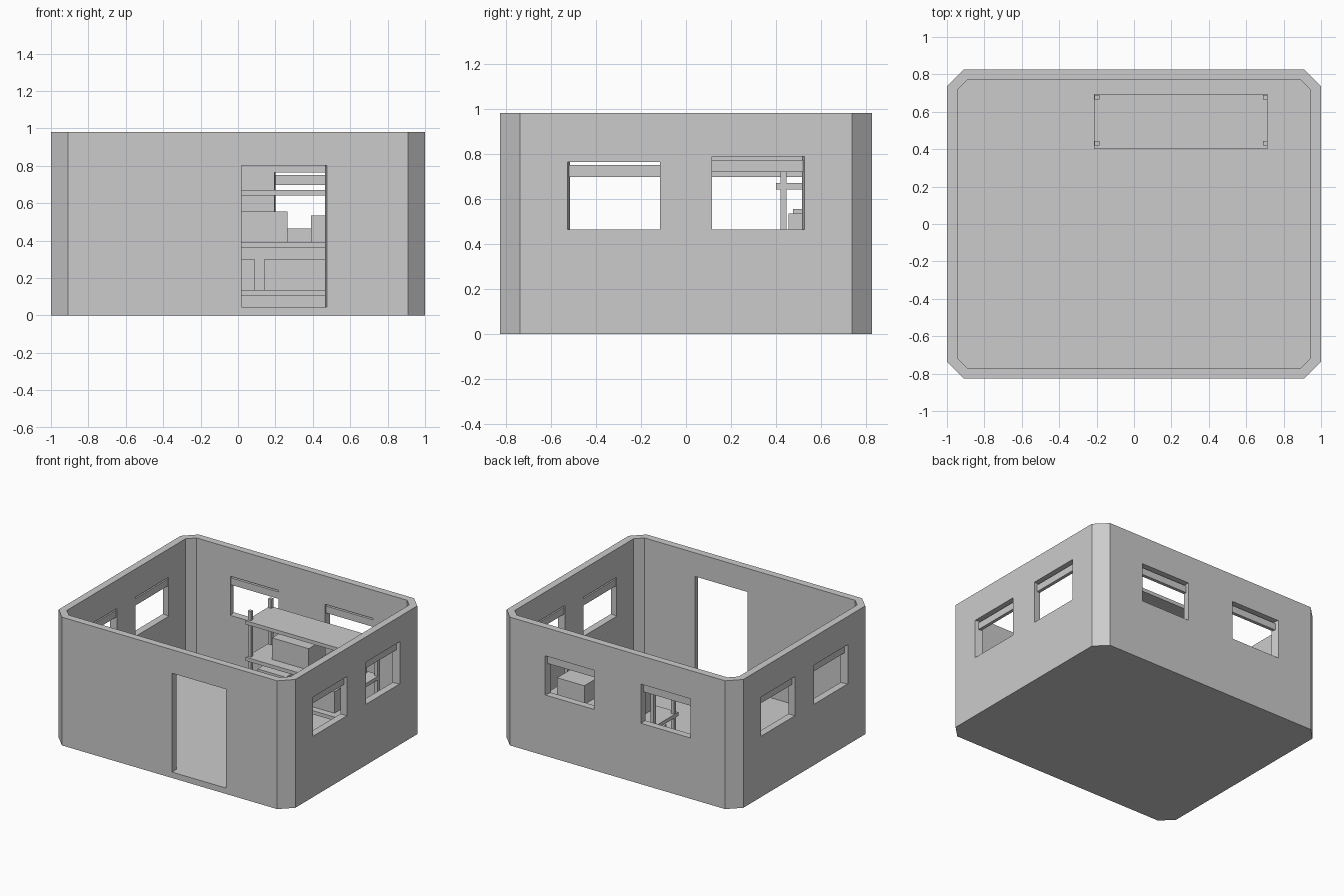
import bpy, bmesh

cube = bpy.data.objects.get("Cube")
if cube:
    bpy.data.objects.remove(cube)

grey = bpy.data.materials.new("plain_grey")
grey.use_nodes = True
grey.diffuse_color = (0.6, 0.6, 0.6, 1)
grey.node_tree.nodes["Principled BSDF"].inputs["Base Color"].default_value = grey.diffuse_color


def finish(name, bm):
    bmesh.ops.recalc_face_normals(bm, faces=bm.faces)
    mesh = bpy.data.meshes.new(name)
    bm.to_mesh(mesh)
    bm.free()
    mesh.materials.append(grey)
    obj = bpy.data.objects.new(name, mesh)
    bpy.context.collection.objects.link(obj)
    return obj


def box(name, x, y, z):
    bm = bmesh.new()
    bmesh.ops.create_cube(bm, size=1)
    for v in bm.verts:
        v.co = [lo + (c + 0.5) * (hi - lo) for c, (lo, hi) in zip(v.co, (x, y, z))]
    return finish(name, bm)


def room_block(name, hx, hy, cut, z0, z1):
    """Rectangular block with clipped corners."""
    pts = []
    for sx, sy in ((1, 1), (-1, 1), (-1, -1), (1, -1)):
        pair = [(sx * hx, sy * (hy - cut)), (sx * (hx - cut), sy * hy)]
        pts += pair if sx * sy > 0 else pair[::-1]
    bm = bmesh.new()
    face = bm.faces.new([bm.verts.new((px, py, z0)) for px, py in pts])
    top = bmesh.ops.extrude_face_region(bm, geom=[face])["geom"]
    bmesh.ops.translate(bm, vec=(0, 0, z1 - z0),
                        verts=[g for g in top if isinstance(g, bmesh.types.BMVert)])
    return finish(name, bm)


def subtract(target, cutter):
    mod = target.modifiers.new("cut", "BOOLEAN")
    mod.operation = "DIFFERENCE"
    mod.solver = "EXACT"
    mod.object = cutter
    bpy.context.view_layer.objects.active = target
    bpy.ops.object.modifier_apply(modifier=mod.name)
    bpy.data.objects.remove(cutter)


HX, HY, WALL, FLOOR, TOP = 1.0, 0.826, 0.055, 0.045, 0.98

# Shell: floor and walls in one piece
shell = room_block("room_shell", HX, HY, 0.09, 0, TOP)
subtract(shell, room_block("inner_space", HX - WALL, HY - WALL, 0.055, FLOOR, TOP + 0.2))


def opening(axis, side, span, z):
    """Cut a hole whose jambs narrow slightly towards the room."""
    half = HX if axis == 0 else HY
    bm = bmesh.new()
    bmesh.ops.create_cube(bm, size=1)
    for v in bm.verts:
        depth = 0.05 if v.co[axis] > 0 else -0.1
        along = span[0] if v.co[1 - axis] < 0 else span[1]
        height = z[0] if v.co.z < 0 else z[1]
        v.co[axis] = side * (half + depth)
        v.co[1 - axis] = along * (1 + 0.4 * depth)
        v.co.z = height
    subtract(shell, finish("opening_cutter", bm))


# Doorway in the front wall
opening(1, -1, (0.02, 0.475), (FLOOR, 0.80))

# Windows, each with a blind bar just below its head
windows = [("back", 1, 1, (0.2, 0.615)), ("left", 0, 1, (0.115, 0.525)),
           ("right", 0, -1, (0.115, 0.525))]
for wall, axis, side, (a, b) in windows:
    for sign, place in ((1, "a"), (-1, "b")):
        span = sorted((sign * a, sign * b))
        head = 0.787 if (wall == "left" and sign > 0) else 0.764
        opening(axis, side, span, (0.465, head))
        half = HX if axis == 0 else HY
        across = sorted((side * (half - 0.025), side * (half - 0.05)))
        bounds = (across, span) if axis == 0 else (span, across)
        box(f"{wall}_window_blind_{place}", *bounds, (head - 0.067, head - 0.014))

# Shelf rack: four posts and three boards
for x in (-0.21, 0.69):
    for y in (0.42, 0.665):
        box("rack_post", (x, x + 0.025), (y, y + 0.025), (FLOOR, 0.74))
for name, z in (("lower", 0.107), ("middle", 0.364), ("upper", 0.642)):
    box(f"{name}_shelf", (-0.215, 0.715), (0.40, 0.695), (z, z + 0.028))

# Stored boxes
box("large_box", (-0.045, 0.265), (0.475, 0.68), (0.392, 0.556))
box("small_box", (0.39, 0.62), (0.455, 0.67), (0.392, 0.535))
box("lower_box_a", (-0.15, 0.09), (0.45, 0.67), (0.135, 0.30))
box("lower_box_b", (0.14, 0.50), (0.45, 0.67), (0.135, 0.30))
